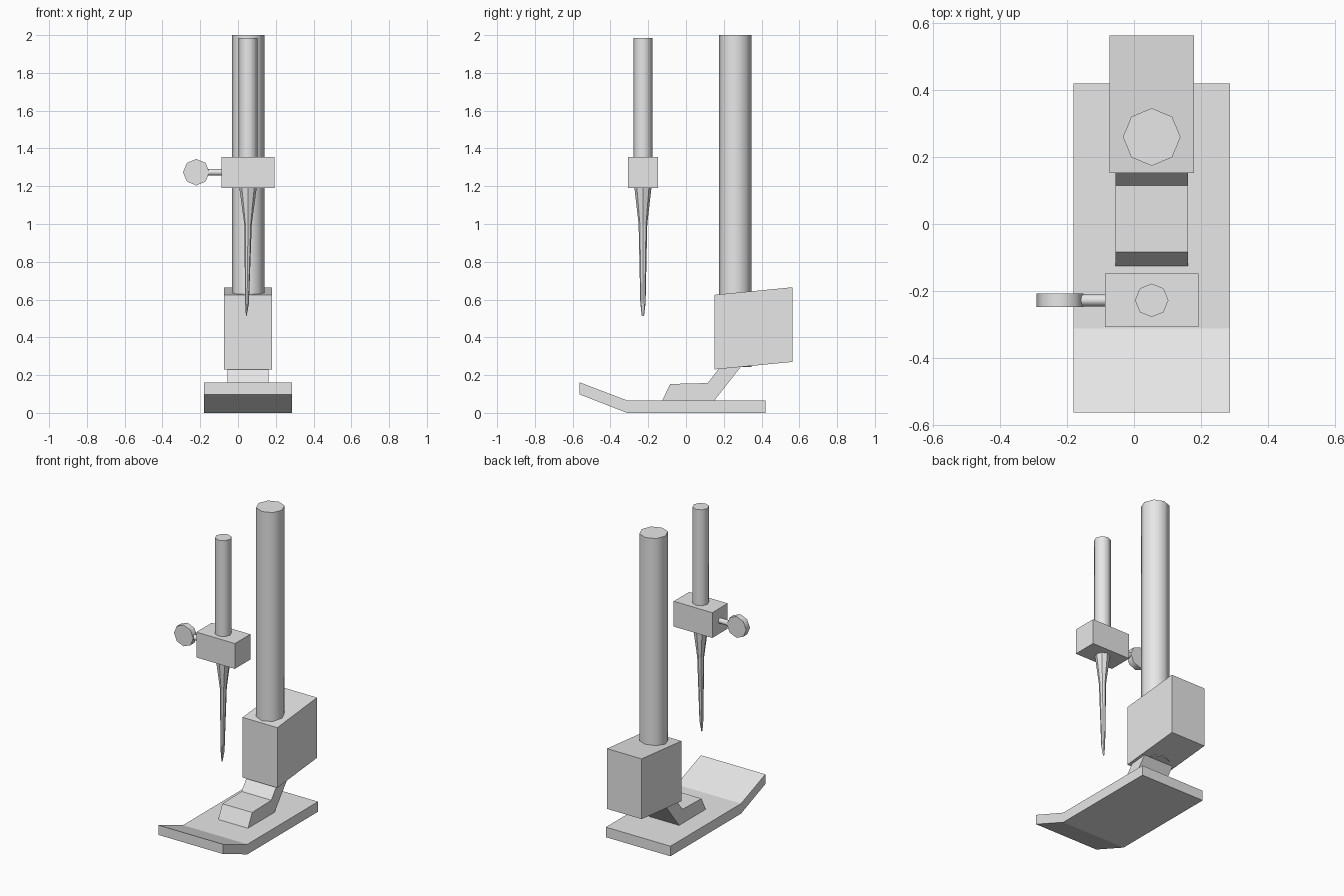
import bpy
import bmesh
import math
from mathutils import Matrix, Vector

cube = bpy.data.objects.get("Cube")
if cube:
    bpy.data.objects.remove(cube, do_unlink=True)

metal = bpy.data.materials.new("light grey metal")
metal.use_nodes = True
grey = (0.8, 0.8, 0.8, 1)
metal.diffuse_color = grey
for node in metal.node_tree.nodes:
    if node.type == 'BSDF_PRINCIPLED':
        node.inputs["Base Color"].default_value = grey

CX = 0.053       # shared centre line of the bars and foot
NY = -0.228      # depth of the needle bar
SIDES = 8


def finish(name, bm, smooth=False):
    bmesh.ops.recalc_face_normals(bm, faces=bm.faces)
    mesh = bpy.data.meshes.new(name)
    bm.to_mesh(mesh)
    bm.free()
    mesh.materials.append(metal)
    obj = bpy.data.objects.new(name, mesh)
    bpy.context.scene.collection.objects.link(obj)
    if smooth:
        bpy.ops.object.select_all(action='DESELECT')
        obj.select_set(True)
        bpy.context.view_layer.objects.active = obj
        bpy.ops.object.shade_smooth_by_angle(angle=math.radians(50))
    return obj


def extrude_profile(name, points, half_width):
    """Extrude a side profile of (y, z) points along x."""
    bm = bmesh.new()
    face = bm.faces.new([bm.verts.new((CX - half_width, y, z)) for y, z in points])
    new = bmesh.ops.extrude_face_region(bm, geom=[face])["geom"]
    verts = [v for v in new if isinstance(v, bmesh.types.BMVert)]
    bmesh.ops.translate(bm, verts=verts, vec=(2 * half_width, 0, 0))
    return finish(name, bm)


def cylinder(name, start, end, radius):
    """Smooth eight-sided cylinder between two points."""
    start, end = Vector(start), Vector(end)
    axis = end - start
    turn = axis.to_track_quat('Z', 'Y').to_matrix().to_4x4()
    bm = bmesh.new()
    bmesh.ops.create_cone(bm, cap_ends=True, segments=SIDES, radius1=radius,
                          radius2=radius, depth=axis.length,
                          matrix=Matrix.Translation((start + end) / 2) @ turn)
    return finish(name, bm, smooth=True)


# Sole plate with upturned toe
extrude_profile("sole_plate", [(0.42, 0), (0.42, 0.066), (-0.312, 0.066),
                               (-0.564, 0.162), (-0.564, 0.098), (-0.312, 0)], 0.234)

# Ankle bracket rising into the holder block
extrude_profile("ankle_bracket", [(-0.126, 0.066), (-0.083, 0.153), (0.115, 0.158),
                                  (0.225, 0.3), (0.335, 0.3), (0.15, 0.066)], 0.108)

# Slanted holder block and its bar
extrude_profile("holder_block", [(0.152, 0.23), (0.564, 0.27),
                                 (0.564, 0.665), (0.152, 0.625)], 0.126)
cylinder("presser_bar", (CX, 0.26, 0.243), (CX, 0.26, 2), 0.086)

# Needle bar, clamp and thumb screw
cylinder("needle_bar", (CX, NY, 1.2), (CX, NY, 1.985), 0.05)
extrude_profile("needle_clamp", [(NY - 0.08, 1.19), (NY + 0.08, 1.19),
                                 (NY + 0.08, 1.356), (NY - 0.08, 1.356)], 0.14)
cylinder("screw_shaft", (-0.16, NY, 1.274), (-0.08, NY, 1.274), 0.018)
cylinder("screw_knob", (-0.221, NY - 0.02, 1.274), (-0.221, NY + 0.02, 1.274), 0.07)

# Faceted needle: rings of (height, x radius, y radius, x centre)
rings = [(1.2, 0.047, 0.046, CX), (1.0, 0.02, 0.023, CX),
         (0.58, 0.01, 0.014, CX - 0.005), (0.514, 0.002, 0.006, CX - 0.009)]
bm = bmesh.new()
loops = []
for z, rx, ry, x in rings:
    angles = [2 * math.pi * i / SIDES for i in range(SIDES)]
    loops.append([bm.verts.new((x + rx * math.cos(a), NY + ry * math.sin(a), z))
                  for a in angles])
for upper, lower in zip(loops, loops[1:]):
    for i in range(SIDES):
        j = (i + 1) % SIDES
        bm.faces.new((upper[i], upper[j], lower[j], lower[i]))
bm.faces.new(loops[0])
bm.faces.new(loops[-1])
finish("needle", bm)
